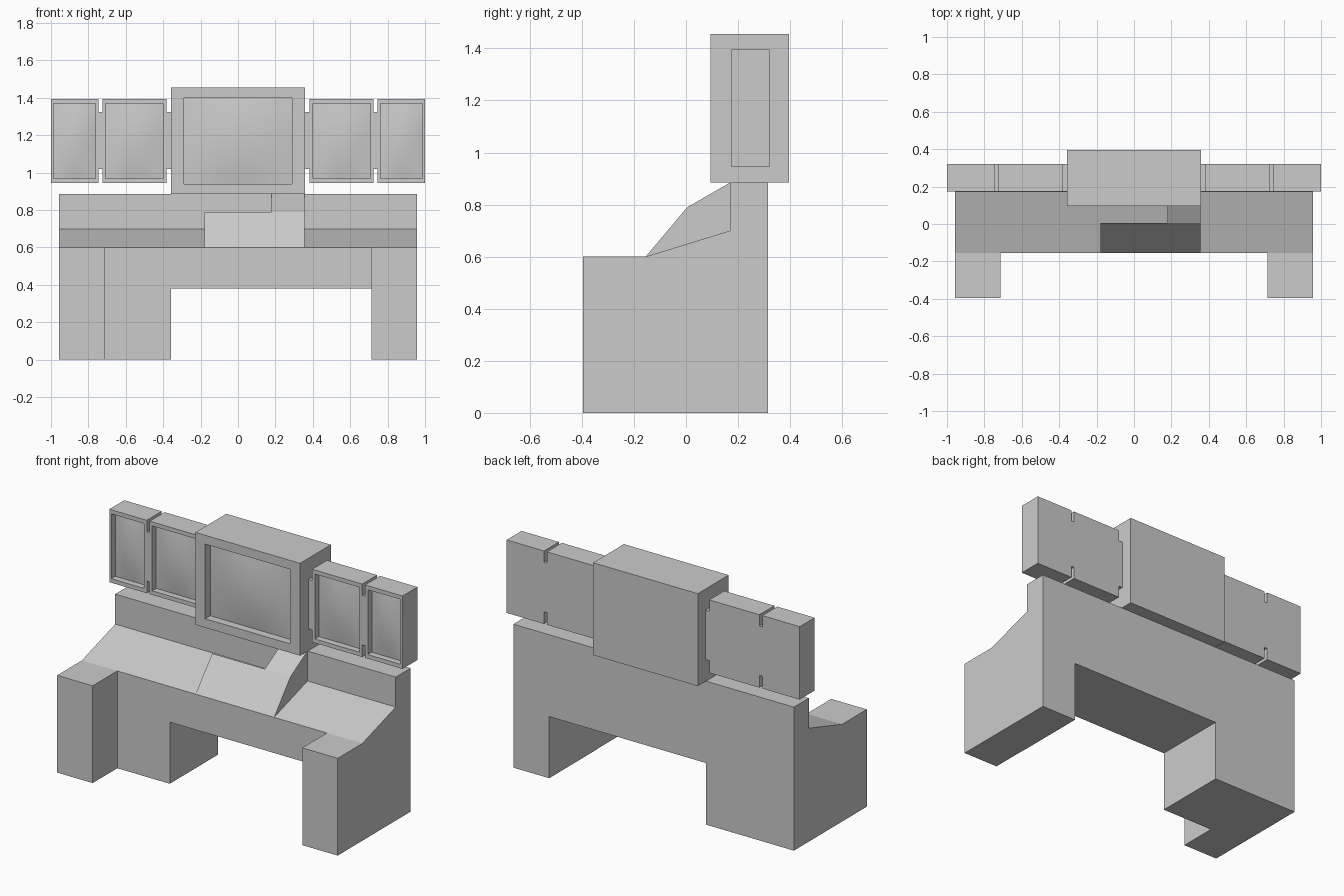
import bpy, bmesh

if "Cube" in bpy.data.objects:
    bpy.data.objects.remove(bpy.data.objects["Cube"])


def make_object(name, bm):
    bmesh.ops.recalc_face_normals(bm, faces=bm.faces)
    mesh = bpy.data.meshes.new(name)
    bm.to_mesh(mesh)
    bm.free()
    obj = bpy.data.objects.new(name, mesh)
    bpy.context.collection.objects.link(obj)
    return obj


def prism(name, profile, x0, x1):
    """Extrude a (y, z) profile from x0 to x1."""
    bm = bmesh.new()
    face = bm.faces.new([bm.verts.new((x0, y, z)) for y, z in profile])
    ext = bmesh.ops.extrude_face_region(bm, geom=[face])
    verts = [g for g in ext["geom"] if isinstance(g, bmesh.types.BMVert)]
    bmesh.ops.translate(bm, verts=verts, vec=(x1 - x0, 0, 0))
    return make_object(name, bm)


def box(name, x0, x1, y0, y1, z0, z1):
    return prism(name, [(y0, z0), (y1, z0), (y1, z1), (y0, z1)], x0, x1)


def cut(obj, cutter):
    mod = obj.modifiers.new("cut", 'BOOLEAN')
    mod.operation = 'DIFFERENCE'
    mod.solver = 'EXACT'
    mod.object = cutter
    bpy.context.view_layer.objects.active = obj
    bpy.ops.object.modifier_apply(modifier=mod.name)
    bpy.data.objects.remove(cutter)


def monitor(name, outer, inner, y0, y1, depth, bulge):
    """Case with a recessed front opening and a bulging screen; rects are x0, x1, z0, z1."""
    bm = bmesh.new()

    def loop(rect, y):
        a, b, c, d = rect
        return [bm.verts.new((x, y, z)) for x, z in ((a, c), (b, c), (b, d), (a, d))]

    loops = [loop(outer, y1), loop(outer, y0), loop(inner, y0), loop(inner, y0 + depth)]
    bm.faces.new(loops[0])
    for p, q in zip(loops, loops[1:]):
        for i in range(4):
            j = (i + 1) % 4
            bm.faces.new((p[i], p[j], q[j], q[i]))
    bm.faces.new(loops[3])
    make_object(name + "_case", bm)

    # curved glass
    bm = bmesh.new()
    n = 6
    a, b, c, d = inner
    grid = []
    for i in range(n + 1):
        for j in range(n + 1):
            u, v = 2 * i / n - 1, 2 * j / n - 1
            y = y0 + depth - 0.001 - bulge * (1 - u * u) * (1 - v * v)
            grid.append(bm.verts.new((a + (b - a) * i / n, y, c + (d - c) * j / n)))
    for i in range(n):
        for j in range(n):
            k = i * (n + 1) + j
            f = bm.faces.new((grid[k], grid[k + n + 1], grid[k + n + 2], grid[k + 1]))
            f.smooth = True
    glass = make_object(name + "_screen", bm)
    if glass.data.polygons[0].normal.y > 0:
        glass.data.flip_normals()


# desk body: side profile, then the front recess and the knee opening
W = 0.957
desk = prism("desk", [(-0.395, 0), (0.315, 0), (0.315, 0.885), (0.17, 0.885),
                      (0.17, 0.70), (-0.155, 0.60), (-0.395, 0.60)], -W, W)
cut(desk, box("front_cutter", -0.715, 0.715, -0.6, -0.155, -0.1, 0.8))
cut(desk, box("knee_cutter", -0.357, 0.713, -0.6, 0.6, -0.1, 0.38))

# raised control panel, with a taller part on its right
prism("control_panel", [(-0.155, 0.60), (0.005, 0.65), (0.005, 0.79)], -0.18, 0.18)
prism("control_panel_riser", [(-0.155, 0.60), (0.17, 0.70), (0.17, 0.885), (0.005, 0.79)],
      0.18, 0.355)

# centre monitor
monitor("centre_monitor", (-0.357, 0.357, 0.885, 1.455), (-0.29, 0.29, 0.94, 1.40),
        0.095, 0.395, 0.05, 0.025)

# side monitors and the links joining them
for side, s in (("left", -1), ("right", 1)):
    def rect(x0, x1, z0, z1):
        lo, hi = sorted((s * x0, s * x1))
        return lo, hi, z0, z1
    monitor(side + "_inner_monitor", rect(0.383, 0.725, 0.945, 1.395),
            rect(0.402, 0.708, 0.97, 1.37), 0.175, 0.32, 0.04, 0.02)
    monitor(side + "_outer_monitor", rect(0.745, 1.0, 0.945, 1.395),
            rect(0.763, 0.987, 0.97, 1.37), 0.175, 0.32, 0.04, 0.02)
    for label, x0, x1 in (("inner", 0.357, 0.383), ("outer", 0.725, 0.745)):
        lo, hi, z0, z1 = rect(x0, x1, 1.02, 1.325)
        box(f"{side}_{label}_link", lo, hi, 0.175, 0.32, z0, z1)
